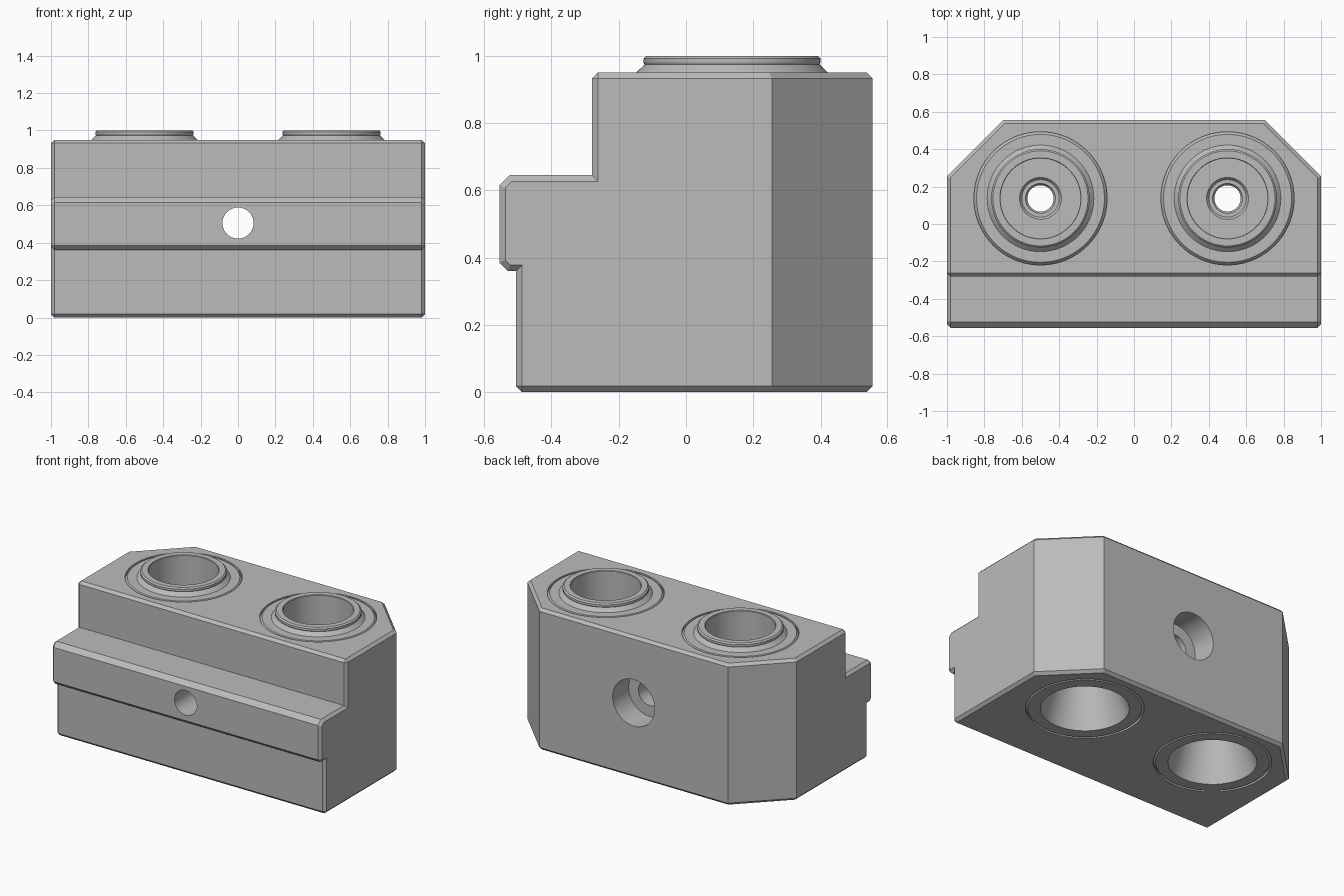
import bpy, bmesh, math
from mathutils import Matrix

cube = bpy.data.objects.get("Cube")
if cube:
    bpy.data.objects.remove(cube, do_unlink=True)

grey = bpy.data.materials.new("mid_grey")
grey.use_nodes = True
colour = (0.5, 0.5, 0.5, 1)
grey.diffuse_color = colour
grey.node_tree.nodes["Principled BSDF"].inputs["Base Color"].default_value = colour


def make(name, bm):
    bmesh.ops.recalc_face_normals(bm, faces=bm.faces)
    mesh = bpy.data.meshes.new(name)
    bm.to_mesh(mesh)
    bm.free()
    obj = bpy.data.objects.new(name, mesh)
    mesh.materials.append(grey)
    bpy.context.collection.objects.link(obj)
    return obj


def lathe(name, profile, matrix, sides=96):
    """Closed ring-shaped solid, or a capped solid when the profile meets the axis."""
    bm = bmesh.new()
    verts = [bm.verts.new((r, 0, z)) for r, z in profile]
    edges = [bm.edges.new((a, b)) for a, b in zip(verts, verts[1:] + verts[:1])]
    bmesh.ops.spin(bm, geom=verts + edges, cent=(0, 0, 0), axis=(0, 0, 1),
                   angle=math.tau, steps=sides, use_merge=True)
    bmesh.ops.remove_doubles(bm, verts=bm.verts, dist=1e-5)
    bm.transform(matrix)
    return make(name, bm)


def cut(target, cutter):
    mod = target.modifiers.new("cut", 'BOOLEAN')
    mod.operation = 'DIFFERENCE'
    mod.solver = 'EXACT'
    mod.object = cutter
    bpy.context.view_layer.objects.active = target
    bpy.ops.object.modifier_apply(modifier=mod.name)
    bpy.data.objects.remove(cutter, do_unlink=True)


def smooth(obj):
    bpy.ops.object.select_all(action='DESELECT')
    obj.select_set(True)
    bpy.context.view_layer.objects.active = obj
    bpy.ops.object.shade_smooth_by_angle(angle=math.radians(20))


# Stepped block: side profile extruded across x
TOP, BACK, CORNER = 0.95, 0.555, 0.3
profile = [(-0.505, 0), (-0.505, 0.36), (-0.53, 0.36), (-BACK, 0.385),
           (-BACK, 0.615), (-0.525, 0.645), (-0.28, 0.645), (-0.28, TOP),
           (BACK, TOP), (BACK, 0)]
bm = bmesh.new()
side = bm.faces.new([bm.verts.new((-1, y, z)) for y, z in profile])
ext = bmesh.ops.extrude_face_region(bm, geom=[side])
bmesh.ops.translate(bm, vec=(2, 0, 0),
                    verts=[g for g in ext["geom"] if isinstance(g, bmesh.types.BMVert)])

# Cut the two back corners
for s in (-1, 1):
    res = bmesh.ops.bisect_plane(bm, geom=bm.verts[:] + bm.edges[:] + bm.faces[:],
                                 plane_co=(s, BACK - CORNER, 0), plane_no=(s, 1, 0),
                                 clear_outer=True)
    rim = [g for g in res["geom_cut"] if isinstance(g, bmesh.types.BMEdge)]
    bmesh.ops.edgeloop_fill(bm, edges=rim)
bmesh.ops.recalc_face_normals(bm, faces=bm.faces)


# Chamfer the top, bottom and side outlines
def chamfered(edge):
    a, b = (v.co for v in edge.verts)
    level = abs(a.z - b.z) < 1e-4 and (a.z < 1e-4 or a.z > TOP - 1e-4)
    on_side = min(abs(a.x), abs(b.x)) > 0.999 and a.x * b.x > 0
    return level or (on_side and min(a.y, b.y) < BACK - CORNER - 1e-4)


bmesh.ops.bevel(bm, geom=[e for e in bm.edges if chamfered(e)], offset=0.018,
                segments=1, affect='EDGES', clamp_overlap=False)
body = make("block", bm)

# Counterbored screw hole from back to front
along_y = Matrix.Translation((0, 0, 0.505)) @ Matrix.Rotation(-math.pi / 2, 4, 'X')
cut(body, lathe("screw_cutter", [(0, -1), (0.083, -1), (0.083, 0.385),
                                 (0.156, 0.385), (0.156, 1), (0, 1)], along_y))

# Flanged bushings set into the block
R = 0.356
bushing = [(0.267, 0), (R - 0.014, 0), (R, 0.016), (R, TOP - 0.016), (R - 0.014, TOP),
           (0.285, TOP), (0.26, 0.974), (0.263, 0.98), (0.263, 0.992), (0.254, 1),
           (0.217, 1), (0.214, 0.996), (0.214, 0.55), (0.112, 0.55), (0.1, 0.535),
           (0.08, 0.535), (0.07, 0.52), (0.07, 0.45), (0.12, 0.45)]
for label, x in (("right", -0.5), ("left", 0.5)):
    place = Matrix.Translation((x, 0.137, 0))
    cut(body, lathe("seat_cutter", [(0, -1), (R, -1), (R, 2), (0, 2)], place))
    smooth(lathe(label + "_bushing", bushing, place))
smooth(body)
